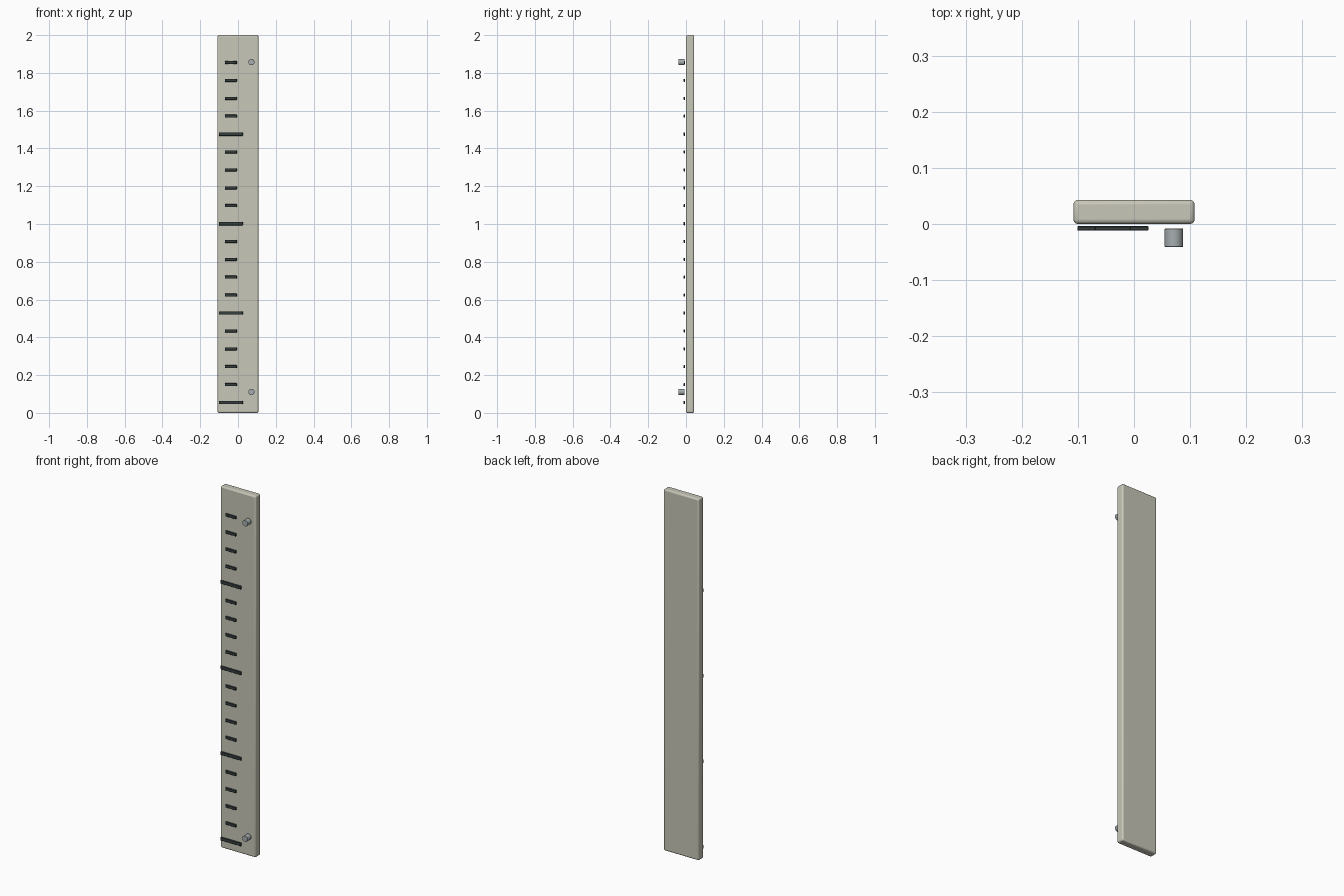
import bpy
import math

cube = bpy.data.objects.get("Cube")
if cube:
    bpy.data.objects.remove(cube, do_unlink=True)


def material(name, colour):
    mat = bpy.data.materials.new(name)
    mat.use_nodes = True
    mat.diffuse_color = (*colour, 1)
    mat.node_tree.nodes["Principled BSDF"].inputs["Base Color"].default_value = (*colour, 1)
    return mat


def finish(obj, name, mat, bevel, segments):
    obj.name = name
    obj.data.materials.append(mat)
    bpy.ops.object.transform_apply(location=False, rotation=True, scale=True)
    mod = obj.modifiers.new("rounded_edges", "BEVEL")
    mod.width = bevel
    mod.segments = segments
    mod.limit_method = "ANGLE"
    bpy.ops.object.shade_smooth_by_angle(angle=math.radians(35))


def box(name, low, high, mat, bevel, segments):
    centre = [(a + b) / 2 for a, b in zip(low, high)]
    bpy.ops.mesh.primitive_cube_add(size=1, location=centre)
    obj = bpy.context.object
    obj.scale = [b - a for a, b in zip(low, high)]
    finish(obj, name, mat, bevel, segments)


board_mat = material("warm_grey", (0.58, 0.57, 0.48))
mark_mat = material("dark_slate", (0.035, 0.047, 0.047))
pin_mat = material("steel_grey", (0.38, 0.42, 0.43))

# Tall board with rounded edges
box("board", (-0.108, 0, 0), (0.108, 0.043, 2), board_mat, 0.008, 3)

# Scale marks, every fifth one long
for i in range(20):
    z = 0.055 + i * 1.8 / 19
    major = i % 5 == 0
    left, right = (-0.101, 0.026) if major else (-0.07, -0.006)
    half = 0.009 if major else 0.008
    box(f"{'major' if major else 'minor'}_mark_{i}", (left, -0.012, z - half),
        (right, -0.004, z + half), mark_mat, 0.0015, 1)

# Mounting pins
for name, z in (("lower_pin", 0.111), ("upper_pin", 1.857)):
    bpy.ops.mesh.primitive_cylinder_add(vertices=24, radius=0.0165, depth=0.033,
                                        location=(0.071, -0.0245, z),
                                        rotation=(math.pi / 2, 0, 0))
    finish(bpy.context.object, name, pin_mat, 0.0008, 1)
